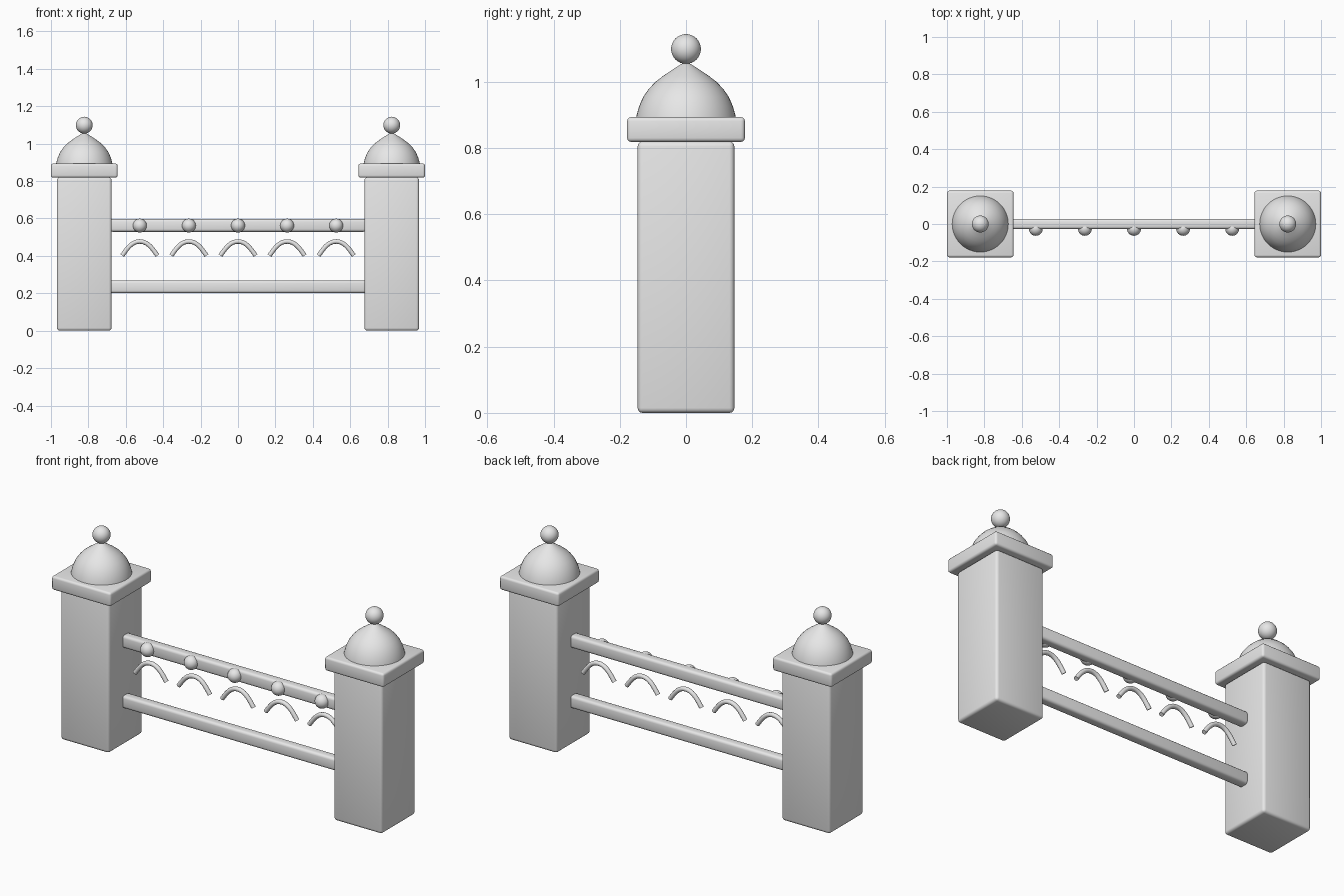
import bpy, bmesh, math
from mathutils import Matrix

if "Cube" in bpy.data.objects:
    bpy.data.objects.remove(bpy.data.objects["Cube"])

stone = bpy.data.materials.new("light_grey")
stone.diffuse_color = (0.8, 0.8, 0.8, 1)
stone.use_nodes = True
stone.node_tree.nodes["Principled BSDF"].inputs["Base Color"].default_value = stone.diffuse_color


def finish(name, bm, angle=60):
    bmesh.ops.recalc_face_normals(bm, faces=bm.faces)
    me = bpy.data.meshes.new(name)
    bm.to_mesh(me)
    bm.free()
    me.materials.append(stone)
    ob = bpy.data.objects.new(name, me)
    bpy.context.collection.objects.link(ob)
    bpy.ops.object.select_all(action='DESELECT')
    ob.select_set(True)
    bpy.context.view_layer.objects.active = ob
    bpy.ops.object.shade_smooth_by_angle(angle=math.radians(angle))
    return ob


def box(name, size, loc, bevel, segments=3):
    bm = bmesh.new()
    bmesh.ops.create_cube(bm, size=1, matrix=Matrix.Translation(loc) @ Matrix.Diagonal((*size, 1)))
    bmesh.ops.bevel(bm, geom=bm.edges[:], offset=bevel, segments=segments,
                    profile=0.5, affect='EDGES')
    return finish(name, bm)


def ball(name, radius, loc):
    bm = bmesh.new()
    bmesh.ops.create_uvsphere(bm, u_segments=32, v_segments=16, radius=radius,
                              matrix=Matrix.Translation(loc))
    return finish(name, bm)


def dome(name, profile, x, steps=48):
    bm = bmesh.new()
    verts = [bm.verts.new((r, 0, z)) for r, z in profile]
    edges = [bm.edges.new(p) for p in zip(verts, verts[1:])]
    bmesh.ops.spin(bm, geom=verts + edges, cent=(0, 0, 0), axis=(0, 0, 1),
                   angle=math.tau, steps=steps)
    bmesh.ops.remove_doubles(bm, verts=bm.verts, dist=0.0005)
    bmesh.ops.translate(bm, verts=bm.verts, vec=(x, 0, 0))
    return finish(name, bm)


# Pointed dome outline, from the base centre out and up to the tip
DOME = [(0, 0.888), (0.151, 0.888), (0.149, 0.90), (0.142, 0.925), (0.129, 0.955), (0.112, 0.979),
        (0.092, 1.0), (0.07, 1.017), (0.045, 1.034), (0.02, 1.05), (0, 1.062)]

# Gate posts with caps, domes and ball finials
for side, x in (("left", -0.822), ("right", 0.822)):
    box(side + "_post", (0.292, 0.292, 0.82), (x, 0, 0.41), 0.015)
    box(side + "_post_cap", (0.356, 0.356, 0.075), (x, 0, 0.856), 0.012)
    dome(side + "_dome", DOME, x)
    ball(side + "_finial", 0.045, (x, 0, 1.099))

# Horizontal rails
for name, z in (("lower_rail", 0.235), ("upper_rail", 0.563)):
    box(name, (1.37, 0.054, 0.068), (0, 0, z), 0.014)

# Arch ornament: a round tube swept along a smooth arc
ARC = [(0, 0.477), (0.045, 0.477), (0.07, 0.435), (0.094, 0.402)]


def arch(name, x):
    right = []
    for i in range(11):
        t = i / 10
        w = ((1 - t) ** 3, 3 * t * (1 - t) ** 2, 3 * t * t * (1 - t), t ** 3)
        right.append([sum(a * p[k] for a, p in zip(w, ARC)) for k in (0, 1)])
    path = [(-px, pz) for px, pz in right[:0:-1]] + right
    bm = bmesh.new()
    rings = []
    for i, (px, pz) in enumerate(path):
        a, b = path[max(i - 1, 0)], path[min(i + 1, len(path) - 1)]
        ang = math.atan2(b[1] - a[1], b[0] - a[0])
        ring = []
        for k in range(12):
            c = math.tau * k / 12
            n = 0.012 * math.cos(c)
            ring.append(bm.verts.new((x + px - n * math.sin(ang), 0.012 * math.sin(c),
                                      pz + n * math.cos(ang))))
        rings.append(ring)
    for r, s in zip(rings, rings[1:]):
        for k in range(12):
            bm.faces.new((r[k], r[k - 1], s[k - 1], s[k]))
    bm.faces.new(rings[0])
    bm.faces.new(rings[-1])
    finish(name, bm)


# Row of arches and studs between the posts
for i in range(5):
    x = (i - 2) * 0.2625
    arch(f"arch_{i + 1}", x)
    ball(f"stud_{i + 1}", 0.037, (x, -0.026, 0.562))
